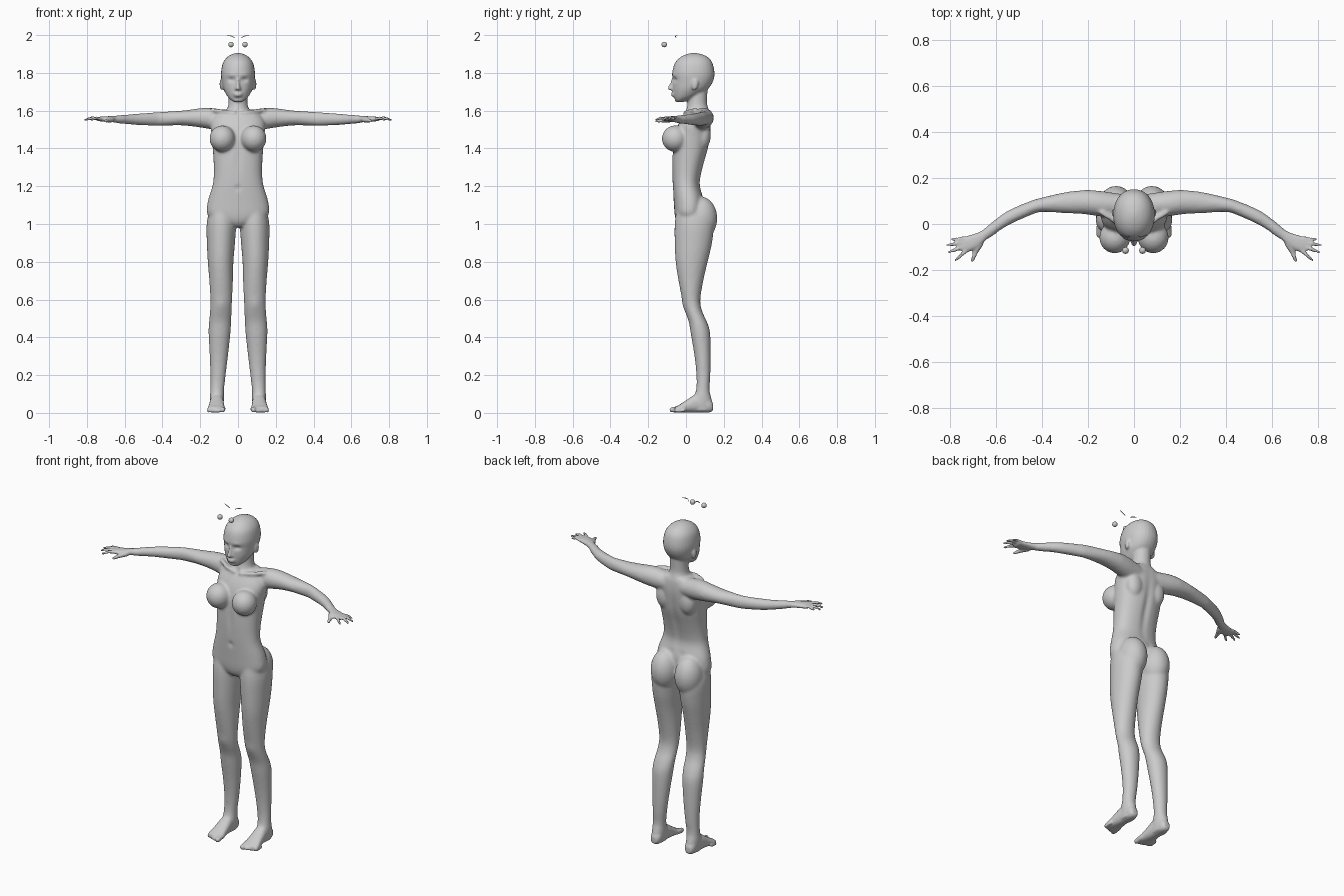
import bpy, bmesh, math
from mathutils import Vector, Matrix


def catmull(rows, steps):
    out = []
    for i in range(len(rows) - 1):
        p0, p1, p2, p3 = rows[max(i - 1, 0)], rows[i], rows[i + 1], rows[min(i + 2, len(rows) - 1)]
        for k in range(steps):
            t = k / steps
            out.append([0.5 * (2 * b + (c - a) * t + (2 * a - 5 * b + 4 * c - d) * t * t
                        + (3 * b - a - 3 * c + d) * t ** 3) for a, b, c, d in zip(p0, p1, p2, p3)])
    return out + [list(rows[-1])]


def skin(bm, rings):
    loops = [[bm.verts.new(p) for p in r] for r in rings]
    n = len(loops[0])
    for a, b in zip(loops, loops[1:]):
        for i in range(n):
            bm.faces.new((a[i], a[(i + 1) % n], b[(i + 1) % n], b[i]))
    bm.faces.new(loops[0])
    bm.faces.new(loops[-1])


def loft(bm, axis, rows, side=1, power=2.0, steps=4, n=28):
    """rows: position along axis, then min/max of the two other axes"""
    rings = []
    for t, a0, a1, b0, b1 in catmull(rows, steps):
        ring = []
        for i in range(n):
            w = 2 * math.pi * i / n
            c, s = math.cos(w), math.sin(w)
            a = (a0 + a1) / 2 + (a1 - a0) / 2 * math.copysign(abs(c) ** (2 / power), c)
            b = (b0 + b1) / 2 + (b1 - b0) / 2 * math.copysign(abs(s) ** (2 / power), s)
            p = {'x': (t, a, b), 'y': (a, t, b), 'z': (a, b, t)}[axis]
            ring.append((p[0] * side, p[1], p[2]))
        rings.append(ring)
    skin(bm, rings)


def ball(bm, c, r, side=1, tilt=0.0, n=24, m=14):
    rot = Matrix.Rotation(tilt * side, 3, 'Z')
    centre = Vector((c[0] * side, c[1], c[2]))
    rings = []
    for j in range(m):
        a = math.pi * (j + .25) / (m - .5)
        rings.append([centre + rot @ Vector((r[0] * math.sin(a) * math.cos(2 * math.pi * i / n),
                                             r[1] * math.sin(a) * math.sin(2 * math.pi * i / n),
                                             r[2] * math.cos(a))) for i in range(n)])
    skin(bm, rings)


def tube(bm, pts, radii, side=1, n=10):
    pts = [Vector((p[0] * side, p[1], p[2])) for p in pts]
    rings = []
    for i, p in enumerate(pts):
        d = (pts[min(i + 1, len(pts) - 1)] - pts[max(i - 1, 0)]).normalized()
        u = d.cross(Vector((0, 0, 1))).normalized()
        v = d.cross(u)
        rings.append([p + radii[i] * (u * math.cos(2 * math.pi * k / n) + v * math.sin(2 * math.pi * k / n))
                      for k in range(n)])
    skin(bm, rings)
    for p, r in ((pts[0], radii[0]), (pts[-1], radii[-1])):
        ball(bm, p, (r, r, r), n=10, m=6)


def finish(bm, name):
    bmesh.ops.recalc_face_normals(bm, faces=bm.faces[:])
    me = bpy.data.meshes.new(name)
    bm.to_mesh(me)
    bm.free()
    me.shade_smooth()
    ob = bpy.data.objects.new(name, me)
    bpy.context.collection.objects.link(ob)
    return ob


bm = bmesh.new()

# torso: z, half width, front y, back y
torso = [(1.605, .075, .015, .12), (1.58, .12, -.01, .128), (1.53, .145, -.04, .132), (1.47, .14, -.06, .128),
         (1.40, .134, -.07, .118), (1.32, .129, -.073, .095), (1.25, .129, -.072, .078), (1.20, .136, -.07, .075),
         (1.12, .16, -.065, .095), (1.05, .162, -.06, .09), (1.01, .10, -.05, .08), (.985, .04, -.03, .06)]
loft(bm, 'z', [(z, -w, w, f, b) for z, w, f, b in torso], power=2.3)

# neck
neck = [(1.55, .085, .0, .125), (1.60, .062, .0, .122), (1.64, .05, .01, .112), (1.73, .05, .02, .115)]
loft(bm, 'z', [(z, -w, w, f, b) for z, w, f, b in neck])

# head
head = [(1.646, .022, -.052, -.01), (1.655, .036, -.06, .01), (1.67, .052, -.064, .045), (1.695, .068, -.068, .09),
        (1.72, .079, -.07, .122), (1.76, .087, -.07, .145), (1.80, .09, -.073, .151), (1.85, .081, -.06, .141),
        (1.88, .061, -.034, .12), (1.897, .036, -.002, .088), (1.905, .01, .03, .055)]
loft(bm, 'z', [(z, -w, w, f, b) for z, w, f, b in head], power=2.15)

# nose and lips
loft(bm, 'z', [(1.708, -.012, .012, -.08, -.05), (1.714, -.015, .015, -.096, -.05), (1.722, -.012, .012, -.097, -.05),
               (1.745, -.008, .008, -.085, -.05), (1.775, -.008, .008, -.074, -.05)])
ball(bm, (0, -.068, 1.691), (.024, .012, .006))
ball(bm, (0, -.067, 1.680), (.020, .012, .007))

leg = [(1.08, .02, .15, -.05, .11), (1.0, .010, .166, -.06, .145), (.9, .016, .165, -.06, .138),
       (.8, .024, .16, -.055, .115), (.7, .027, .152, -.04, .092), (.6, .031, .146, -.02, .076),
       (.54, .034, .148, -.005, .085), (.48, .036, .154, .015, .112), (.42, .04, .156, .025, .128),
       (.3, .053, .15, .045, .131), (.2, .065, .146, .055, .129), (.12, .074, .147, .053, .125),
       (.06, .075, .148, .03, .138), (.01, .08, .143, .03, .138)]
foot = [(.143, .095, .13, .012, .05), (.12, .08, .142, .002, .08), (.06, .076, .148, .002, .10),
        (.0, .072, .155, .002, .066), (-.035, .068, .162, .002, .043), (-.06, .072, .16, .002, .03)]
arm = [(.05, .03, .13, 1.50, 1.60), (.12, .032, .14, 1.50, 1.612), (.17, .036, .146, 1.506, 1.615),
       (.22, .043, .147, 1.514, 1.610), (.30, .047, .138, 1.522, 1.600), (.40, .052, .115, 1.520, 1.594),
       (.45, .038, .10, 1.52, 1.59), (.55, -.008, .057, 1.525, 1.583), (.62, -.055, .005, 1.532, 1.576),
       (.66, -.078, -.03, 1.538, 1.572)]
palm = [(.645, -.07, -.02, 1.538, 1.573), (.68, -.102, -.038, 1.54, 1.571), (.72, -.122, -.05, 1.543, 1.569),
        (.745, -.12, -.058, 1.545, 1.566)]
fingers = [((.73, -.06), (.793, -.066), .0072), ((.735, -.08), (.812, -.092), .0082),
           ((.735, -.098), (.805, -.122), .0085), ((.725, -.113), (.775, -.157), .0082)]

for s in (1, -1):
    # legs, buttocks and feet
    loft(bm, 'z', leg, s)
    ball(bm, (.078, .078, 1.03), (.078, .088, .115), s)
    loft(bm, 'y', foot, s, 2.3)
    for k in range(5):
        r = .013 - .0015 * k if k else .016
        x = .084 + .0185 * k - (.003 if k == 0 else 0)
        tip = -.074 + .006 * k
        tube(bm, [(x, tip + .04, r + .006), (x, tip, r)], [r, r * .9], s)
    # arms and hands
    loft(bm, 'x', arm, s)
    loft(bm, 'x', palm, s, 2.4)
    for a, b, r in fingers:
        mid = ((a[0] + b[0]) / 2, (a[1] + b[1]) / 2, 1.561)
        tube(bm, [(*a, 1.557), mid, (*b, 1.552)], [r * 1.1, r, r * .8], s)
    tube(bm, [(.668, -.085, 1.552), (.69, -.125, 1.548), (.702, -.158, 1.545)], [.015, .011, .008], s)
    # bust, shoulder blades, ears
    ball(bm, (.083, -.058, 1.452), (.068, .07, .07), s, .25)
    ball(bm, (.075, .09, 1.47), (.05, .042, .075), s)
    ball(bm, (.087, .045, 1.74), (.009, .02, .031), s, -.3)
    # collar bones
    tube(bm, [(.015, -.005, 1.588), (.07, .005, 1.596), (.14, .05, 1.603)], [.011, .011, .012], s)

# fuse all parts into one skin, then relax it (hands and feet stay crisp)
body = finish(bm, "body")
rem = body.modifiers.new("fuse", 'REMESH')
rem.mode = 'VOXEL'
rem.voxel_size = .007
dg = bpy.context.evaluated_depsgraph_get()
fused = bpy.data.meshes.new_from_object(body.evaluated_get(dg))
body.modifiers.clear()
body.data = fused
trunk = body.vertex_groups.new(name="trunk")
trunk.add([v.index for v in fused.vertices if abs(v.co.x) < .6 and .1 < v.co.z < 1.635], 1.0, 'REPLACE')
for group, factor, count in (("trunk", .5, 10), ("", .4, 1)):
    sm = body.modifiers.new("relax", 'SMOOTH')
    sm.vertex_group, sm.factor, sm.iterations = group, factor, count

# sculpted hollows, mirrored: centre, falloff radii, shift along y
dents = [((.035, -.065, 1.764), (.019, .05, .011), .011),    # eye sockets
         ((.035, -.065, 1.79), (.025, .04, .008), -.003),    # brows
         ((0, -.07, 1.665), (.03, .04, .007), .003),         # below the lips
         ((0, -.07, 1.34), (.012, .05, .07), .006),          # breastbone line
         ((0, -.07, 1.19), (.009, .05, .012), .012),         # navel
         ((0, .1, 1.36), (.016, .06, .16), -.010),           # spine
         ((0, .0, 1.592), (.013, .03, .012), .008),          # throat notch
         ((.035, .08, 1.145), (.014, .04, .014), -.005),     # lower back dimples
         ((.09, -.02, .57), (.028, .04, .035), -.005)]       # kneecaps
for v in fused.vertices:
    x, y, z = abs(v.co.x), v.co.y, v.co.z
    for c, r, d in dents:
        if abs(z - c[2]) < 2.4 * r[2] and abs(x - c[0]) < 2.4 * r[0]:
            q = ((x - c[0]) / r[0]) ** 2 + ((y - c[1]) / r[1]) ** 2 + ((z - c[2]) / r[2]) ** 2
            v.co.y += d * math.exp(-q)
fused.shade_smooth()
fused.name = "body"

# loose eyeballs and lash strips above the head
for s, tag in ((1, "left"), (-1, "right")):
    bm = bmesh.new()
    ball(bm, (.037, -.115, 1.95), (.0145, .0145, .0145), s)
    finish(bm, "eyeball_" + tag)
    bm = bmesh.new()
    tube(bm, [(.018, -.052, 1.985), (.028, -.056, 1.993), (.042, -.053, 1.997), (.056, -.046, 1.997)],
         [.0015, .002, .0025, .0015], s, 6)
    finish(bm, "eyelash_" + tag)
